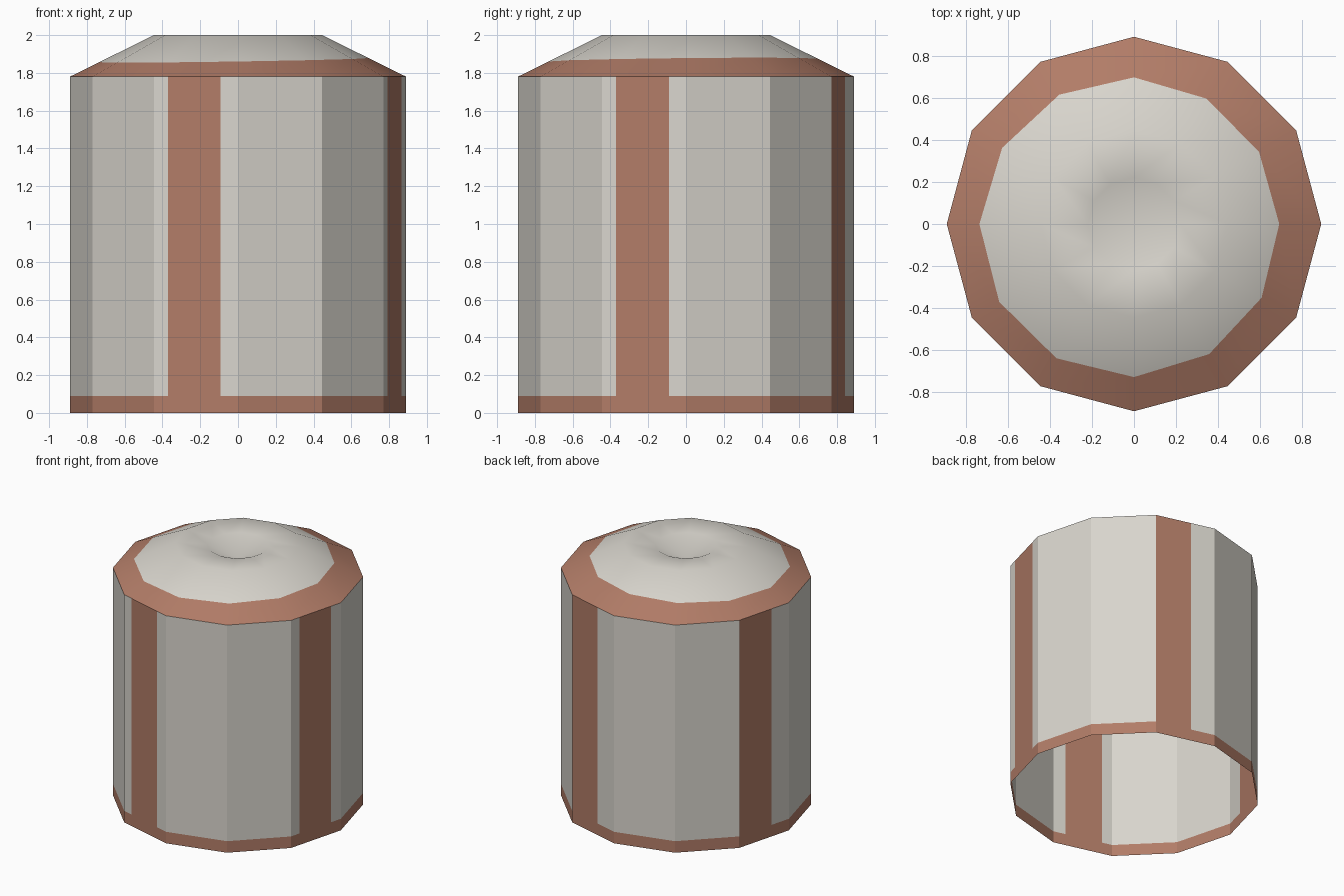
import bpy, bmesh, math

if "Cube" in bpy.data.objects:
    bpy.data.objects.remove(bpy.data.objects["Cube"])

SIDES, R, WALL_H = 12, 0.89, 1.78
STEP = 2 * math.pi / SIDES


def material(name, rgb):
    m = bpy.data.materials.new(name)
    m.diffuse_color = (*rgb, 1)
    m.use_nodes = True
    m.node_tree.nodes["Principled BSDF"].inputs["Base Color"].default_value = m.diffuse_color
    return m


GREY = material("pale_grey", (0.69, 0.665, 0.61))
BROWN = material("copper_brown", (0.445, 0.203, 0.137))


def make_object(name, bm):
    bmesh.ops.recalc_face_normals(bm, faces=bm.faces[:])
    mesh = bpy.data.meshes.new(name)
    bm.to_mesh(mesh)
    bm.free()
    mesh.materials.append(GREY)
    mesh.materials.append(BROWN)
    obj = bpy.data.objects.new(name, mesh)
    bpy.context.collection.objects.link(obj)


def corner(i):
    return R * math.cos(i * STEP), R * math.sin(i * STEP)


# Wall: open twelve-sided tube, brown foot band and four upright stripes
# side index -> start and end of the stripe along that side
stripes = {8: (0.17, 0.79), 11: (0.17, 0.80), 2: (0.005, 0.60), 5: (0.01, 0.65)}
outline = []  # (x, y, the column starting here is a stripe)
for i in range(SIDES):
    (ax, ay), (bx, by) = corner(i), corner(i + 1)
    for k, t in enumerate((0.0,) + stripes.get(i, ())):
        outline.append((ax + (bx - ax) * t, ay + (by - ay) * t, k == 1))

bm = bmesh.new()
rows = [[bm.verts.new((x, y, z)) for x, y, _ in outline] for z in (0, 0.09, WALL_H)]
n = len(outline)
for level in range(2):
    for i in range(n):
        j = (i + 1) % n
        f = bm.faces.new((rows[level][i], rows[level][j],
                          rows[level + 1][j], rows[level + 1][i]))
        f.smooth = False
        f.material_index = 1 if level == 0 or outline[i][2] else 0
make_object("wall", bm)

# Lid: smooth sloping cap with a slightly uneven brown rim and a central dimple
SLOPE = (2.0 - WALL_H) / (R / 2)


def paint_radius(a):
    # slightly tilted paint line on the slope
    return (R * SLOPE - 0.088) / (SLOPE + 0.0154 * math.cos(a) + 0.0106 * math.sin(a))


def lid_ring(bm, radius, height):
    ring = []
    for i in range(SIDES):
        a = i * STEP
        r = radius(a)
        ring.append(bm.verts.new((r * math.cos(a), r * math.sin(a), height(r))))
    return ring


bm = bmesh.new()
cone = lambda r: WALL_H + (R - r) * SLOPE
rings = [lid_ring(bm, lambda a: R, cone),
         lid_ring(bm, paint_radius, cone),
         lid_ring(bm, lambda a: R / 2, cone),
         lid_ring(bm, lambda a: 0.22, lambda r: 1.99)]
centre = bm.verts.new((0, 0, 1.89))
for level in range(3):
    for i in range(SIDES):
        j = (i + 1) % SIDES
        f = bm.faces.new((rings[level][i], rings[level][j],
                          rings[level + 1][j], rings[level + 1][i]))
        f.material_index = 1 if level == 0 else 0
for i in range(SIDES):
    bm.faces.new((rings[3][i], rings[3][(i + 1) % SIDES], centre))
for f in bm.faces:
    f.smooth = True
make_object("lid", bm)
